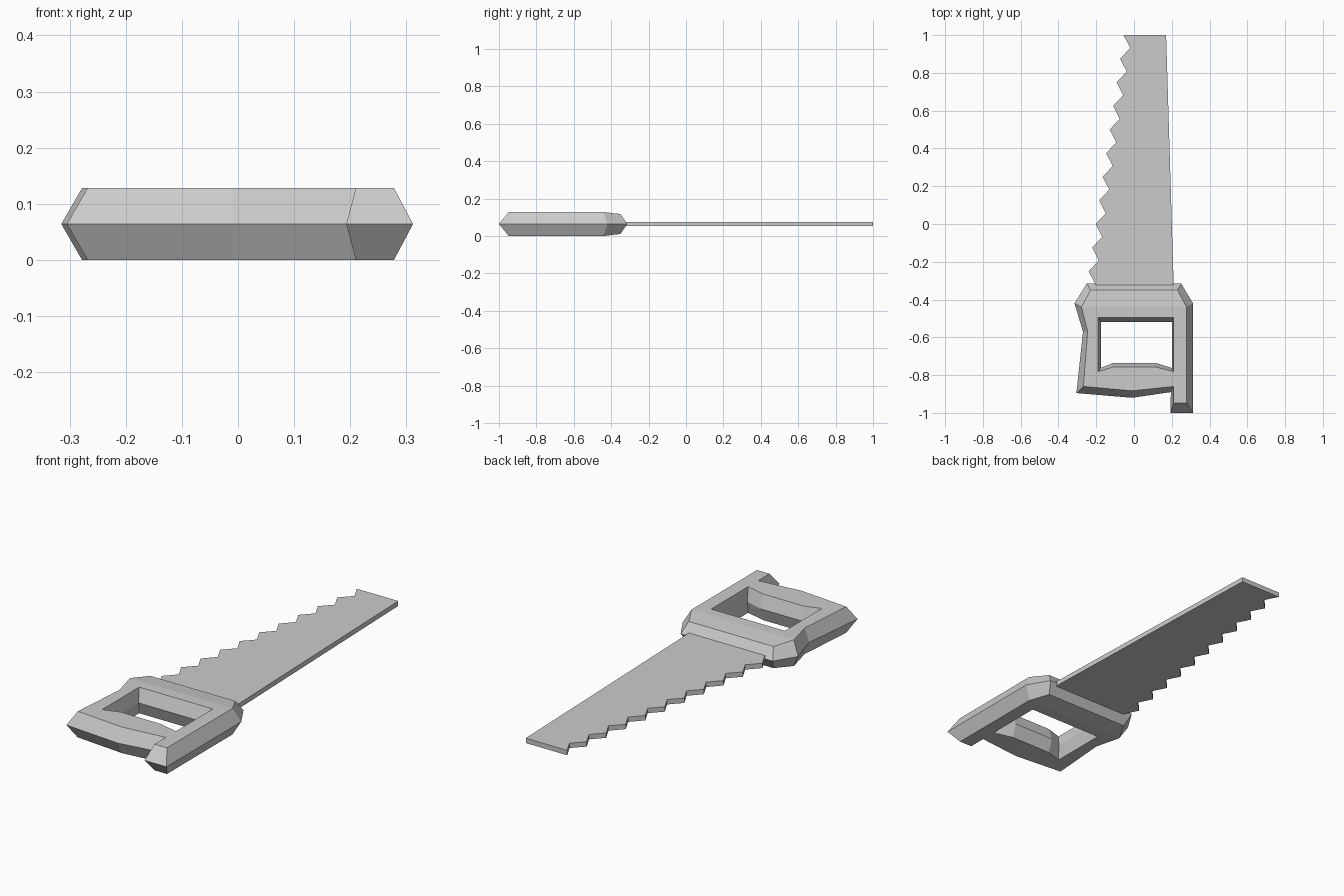
import bpy, bmesh

if "Cube" in bpy.data.objects:
    bpy.data.objects.remove(bpy.data.objects["Cube"])

MID, TOP = 0.064, 0.128


def finish(bm, name):
    bmesh.ops.recalc_face_normals(bm, faces=bm.faces[:])
    mesh = bpy.data.meshes.new(name)
    bm.to_mesh(mesh)
    bm.free()
    obj = bpy.data.objects.new(name, mesh)
    bpy.context.collection.objects.link(obj)


def ring(bm, pts, z, front_z=None):
    # first and last points may sit at a different height
    last = len(pts) - 1
    return [bm.verts.new((x, y, front_z if front_z is not None and i in (0, last) else z))
            for i, (x, y) in enumerate(pts)]


def edge(bm, a, b):
    return bm.edges.get((a, b)) or bm.edges.new((a, b))


def bridge(bm, a, b):
    n = len(a)
    for i in range(n):
        j = (i + 1) % n
        bm.faces.new((a[i], a[j], b[j], b[i]))


def loop_edges(bm, vs):
    return [edge(bm, v, vs[(i + 1) % len(vs)]) for i, v in enumerate(vs)]


# Handle profiles: widest at mid height, inset at the flat sides
outer_mid = [(-0.25, -0.315), (-0.315, -0.42), (-0.27, -0.57), (-0.305, -0.895),
             (-0.01, -0.92), (0.195, -0.89), (0.193, -1.0), (0.312, -1.0),
             (0.312, -0.42), (0.25, -0.315)]
outer_flat = [(-0.23, -0.35), (-0.278, -0.44), (-0.245, -0.57), (-0.268, -0.86),
              (-0.01, -0.883), (0.21, -0.86), (0.21, -0.948), (0.278, -0.948),
              (0.278, -0.44), (0.23, -0.35)]
hole_mid = [(-0.176, -0.52), (-0.176, -0.762), (-0.11, -0.735),
            (0.113, -0.735), (0.2, -0.762), (0.2, -0.52)]
hole_flat = [(-0.19, -0.495), (-0.19, -0.782), (-0.11, -0.757),
             (0.113, -0.757), (0.21, -0.782), (0.21, -0.495)]

# Handle
bm = bmesh.new()
rim, hole = ring(bm, outer_mid, MID), ring(bm, hole_mid, MID)
for z, front_z in ((TOP, 0.117), (0.0, 0.011)):
    flat, inner = ring(bm, outer_flat, z, front_z), ring(bm, hole_flat, z)
    bridge(bm, rim, flat)
    bridge(bm, hole, inner)
    bm.faces.new((flat[0], flat[1], flat[-2], flat[-1]))
    edges = loop_edges(bm, flat[1:-1]) + loop_edges(bm, inner)
    bmesh.ops.triangle_fill(bm, edges=edges, use_beauty=True)
finish(bm, "handle")

# Blade with a toothed left edge
outline = [(0.21, -0.36), (0.21, -0.32), (0.17, 1.0)]
for k in range(11):
    outline += [(-0.055 - 0.0185 * k, 1.0 - 0.125 * k),
                (-0.02 - 0.0185 * k, 0.932 - 0.125 * k)]
outline.append((-0.205, -0.36))
bm = bmesh.new()
low, high = ring(bm, outline, 0.052), ring(bm, outline, 0.076)
bridge(bm, low, high)
bm.faces.new(low)
bm.faces.new(high)
finish(bm, "blade")
